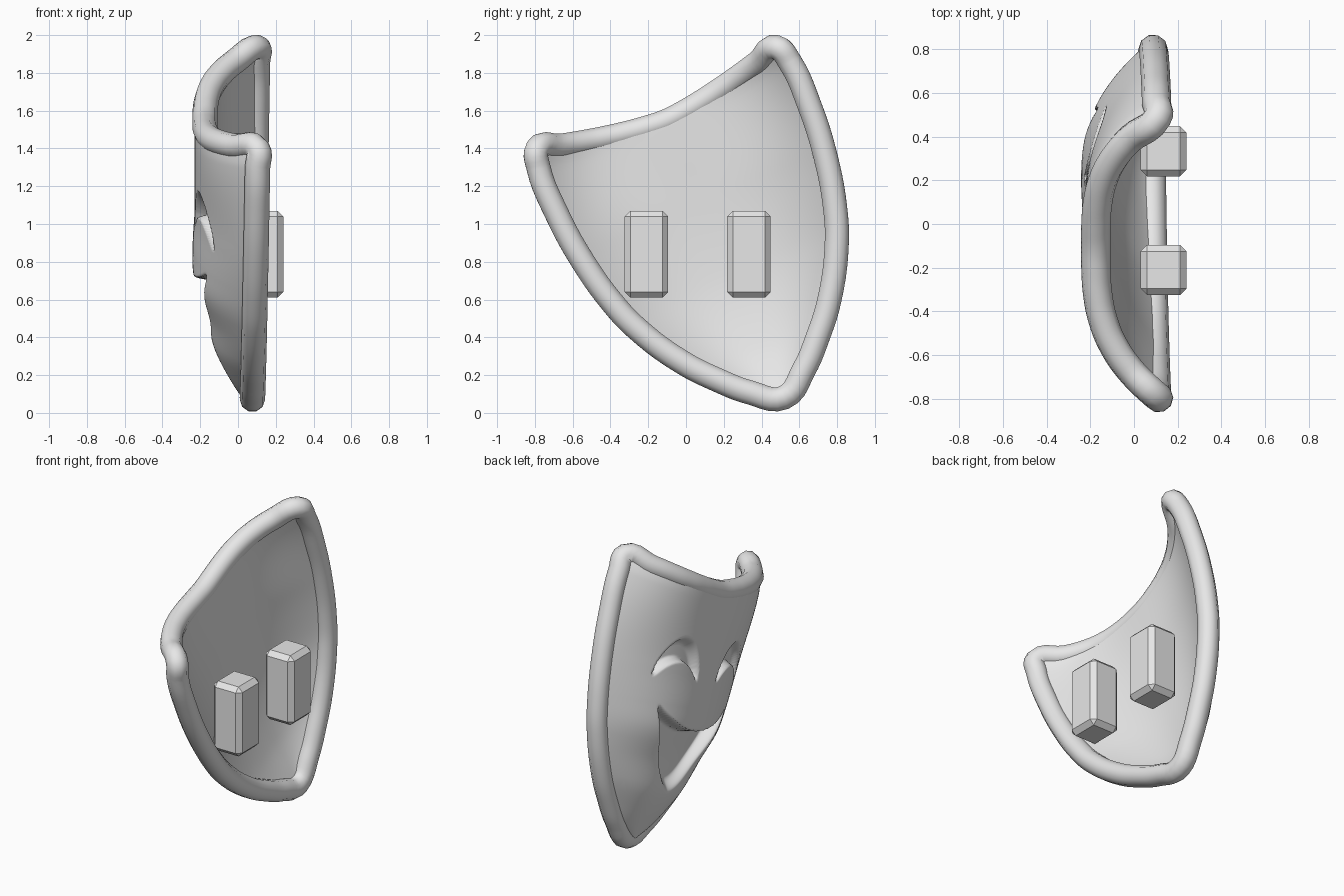
import bpy
import math

if "Cube" in bpy.data.objects:
    bpy.data.objects.remove(bpy.data.objects["Cube"], do_unlink=True)

GREY = (0.8, 0.8, 0.8, 1)
mat = bpy.data.materials.new("plain grey")
mat.use_nodes = True
mat.diffuse_color = GREY
mat.node_tree.nodes["Principled BSDF"].inputs["Base Color"].default_value = GREY

TILT = math.atan2(0.39, 0.92)
V0, V1 = 0.075, 1.795        # bottom tip and top corners along the mask's axis


def curve(points, v):
    """Smooth interpolation through (position, value) pairs."""
    n = len(points)
    if v <= points[0][0]:
        return points[0][1]
    if v >= points[-1][0]:
        return points[-1][1]

    def slope(i):
        a, b = points[max(i - 1, 0)], points[min(i + 1, n - 1)]
        return (b[1] - a[1]) / (b[0] - a[0])
    i = max(k for k in range(n - 1) if points[k][0] <= v)
    (p, a), (q, b) = points[i], points[i + 1]
    h = q - p
    t = (v - p) / h
    return (a * (1 + 2 * t) * (1 - t) ** 2 + b * t * t * (3 - 2 * t)
            + h * slope(i) * t * (1 - t) ** 2 + h * slope(i + 1) * t * t * (t - 1))


def smooth(d, soft):
    t = min(max(d / soft + 0.5, 0), 1)
    return t * t * (3 - 2 * t)


HALF_WIDTH = [(V0, 0), (.17, .155), (.295, .285), (.46, .425), (.72, .577), (.89, .64),
              (1.16, .70), (1.45, .728), (1.7, .722), (V1, .69)]
FRONT_RIDGE = [(V0, .02), (.38, -.125), (.6, -.17), (.8, -.235), (.95, -.24), (1.15, -.23), (1.67, -.232)]
BACK_RIDGE = [(V0, .09), (.38, -.03), (.8, -.105), (1.67, -.116)]


def side_x(v):
    return 0.075 + 0.03 * v / V1


def plan(t, big_v):
    """Position on the mask plane: across and along the axis."""
    u = t * curve(HALF_WIDTH, big_v)
    dip = 0.13 * (1 - abs(t) ** 1.5) * max(0, (big_v - 1.0) / (V1 - 1.0))
    return u, big_v - dip


def place(x, u, v):
    c, s = math.cos(TILT), math.sin(TILT)
    return (x, 0.548 + c * u - s * v, 0.012 + s * u + c * v)


def bowed(middle, edge, t, v):
    """Side-to-side curve, fuller towards the top."""
    fullness = 2.4 + 0.7 * smooth(v - 1.45, 0.5)
    return middle + (edge - middle) * abs(t) ** fullness


def features(u, v):
    """Depth of the smiling mouth and the two crescent eyes."""
    a = abs(u)
    # mouth: crisp under the cheeks, sloping at the lower lip
    k = a / 0.38
    low, up = 0.40 + 0.53 * k ** 1.6, 0.80 + 0.14 * k * k
    depth = 0.065 + 0.035 * smooth(v - 0.65, 0.3)
    mouth = depth * smooth(v - low - 0.05, 0.1) * smooth(up - v, 0.03) * smooth(0.97 - k, 0.06)
    # eye: crescent
    k = (a - 0.285) / 0.18
    arch = max(1 - k * k, 0)
    low, up = 1.11 + 0.12 * arch, 1.11 + 0.24 * arch ** 0.7
    eye = 0.06 * smooth(v - low, 0.025) * smooth(up - v, 0.06) * smooth(arch - 0.12, 0.24)
    return mouth + eye


def front(t, u, v):
    return bowed(curve(FRONT_RIDGE, v), side_x(v) - 0.055, t, v) + features(u, v)


def back(t, u, v):
    return bowed(curve(BACK_RIDGE, v), side_x(v) + 0.045, t, v)


def sheet(name, shape, cols, rows, flip):
    verts, faces = [], []
    for j in range(rows + 1):
        big_v = V0 + 0.005 + (V1 - V0 - 0.005) * j / rows
        for i in range(cols + 1):
            t = 2 * i / cols - 1
            u, v = plan(t, big_v)
            verts.append(place(shape(t, u, v), u, v))
    for j in range(rows):
        for i in range(cols):
            a = j * (cols + 1) + i
            f = (a, a + 1, a + cols + 2, a + cols + 1)
            faces.append(f[::-1] if flip else f)
    mesh = bpy.data.meshes.new(name)
    mesh.from_pydata(verts, [], faces)
    mesh.materials.append(mat)
    mesh.shade_smooth()
    obj = bpy.data.objects.new(name, mesh)
    bpy.context.collection.objects.link(obj)


# mask shell
sheet("mask_front", front, 140, 160, True)
sheet("mask_back", back, 40, 50, False)

# rolled rim: up one side, across the top, down the other side
path = [(1, v) for v, w in HALF_WIDTH[1:]]
path += [(k / 6, V1) for k in range(5, -6, -1)]
path += [(-1, v) for v, w in reversed(HALF_WIDTH)]
data = bpy.data.curves.new("rim", "CURVE")
data.dimensions = "3D"
data.bevel_depth = 0.067
data.bevel_resolution = 3
data.resolution_u = 5
data.materials.append(mat)
spline = data.splines.new("BEZIER")
spline.bezier_points.add(len(path) - 1)
spline.use_cyclic_u = True
for point, (t, big_v) in zip(spline.bezier_points, path):
    u, v = plan(t, big_v)
    point.co = place(bowed(-0.175, side_x(v), t, v), u, v)
    point.handle_left_type = point.handle_right_type = "AUTO"
rim = bpy.data.objects.new("rim", data)
bpy.context.collection.objects.link(rim)

# chamfered grip blocks behind the face
for name, y in (("front_grip", -0.21), ("rear_grip", 0.333)):
    bpy.ops.mesh.primitive_cube_add(size=1, location=(0.135, y, 0.84))
    grip = bpy.context.object
    grip.name = name
    grip.scale = (0.21, 0.23, 0.46)
    bpy.ops.object.transform_apply(location=False, rotation=False, scale=True)
    grip.data.materials.append(mat)
    bevel = grip.modifiers.new("bevel", "BEVEL")
    bevel.width = 0.03
    bevel.segments = 1
